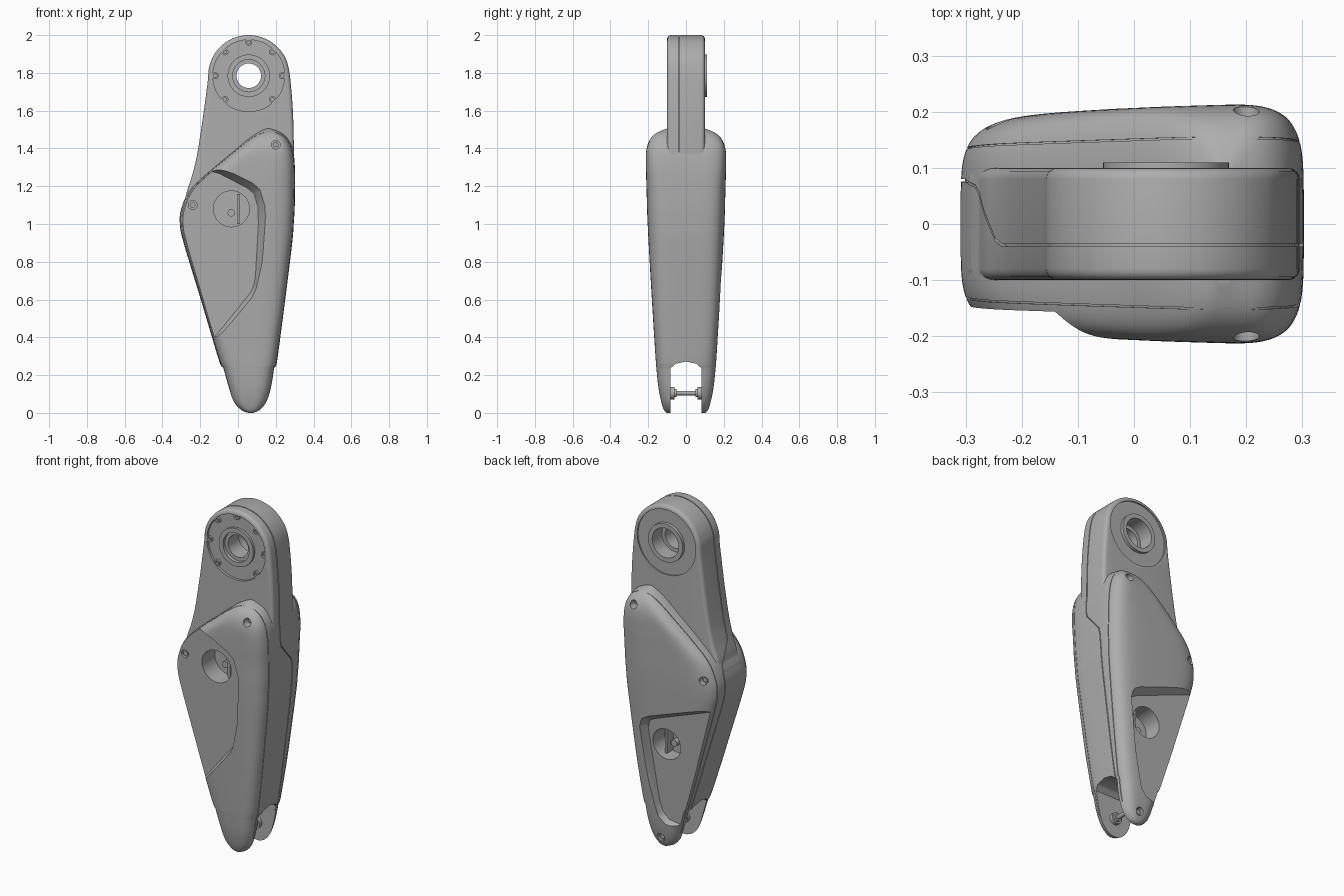
import bpy, bmesh, math
from mathutils import Vector

if "Cube" in bpy.data.objects:
    bpy.data.objects.remove(bpy.data.objects["Cube"], do_unlink=True)

grey = bpy.data.materials.new("satin_grey")
grey.use_nodes = True
GREY = (0.42, 0.42, 0.42, 1)
grey.diffuse_color = GREY
grey.node_tree.nodes["Principled BSDF"].inputs["Base Color"].default_value = GREY


def finish(bm, name):
    bmesh.ops.recalc_face_normals(bm, faces=bm.faces)
    me = bpy.data.meshes.new(name)
    bm.to_mesh(me)
    bm.free()
    me.materials.append(grey)
    ob = bpy.data.objects.new(name, me)
    bpy.context.collection.objects.link(ob)
    return ob


def activate(ob):
    bpy.ops.object.select_all(action='DESELECT')
    ob.select_set(True)
    bpy.context.view_layer.objects.active = ob


def apply_mod(ob, kind, **settings):
    activate(ob)
    m = ob.modifiers.new("mod", kind)
    for k, v in settings.items():
        setattr(m, k, v)
    bpy.ops.object.modifier_apply(modifier=m.name)


def combine(ob, tool, op='DIFFERENCE', keep=False):
    apply_mod(ob, 'BOOLEAN', object=tool, operation=op, solver='EXACT')
    if not keep:
        bpy.data.objects.remove(tool, do_unlink=True)


def smooth(ob, angle=30):
    activate(ob)
    bpy.ops.object.shade_smooth_by_angle(angle=math.radians(angle))


def catmull(pts, steps, closed):
    """Smooth curve through points of any dimension."""
    p = [Vector(q) for q in pts]
    n, out = len(p), []
    pick = (lambda i: p[i % n]) if closed else (lambda i: p[max(0, min(n - 1, i))])
    for i in range(n if closed else n - 1):
        a, b, c, d = (pick(i + k) for k in (-1, 0, 1, 2))
        for s in range(steps):
            t = s / steps
            out.append(b + (c - a) * (t / 2) + (a * 2 - b * 5 + c * 4 - d) * (t * t / 2)
                       + (b * 3 - a - c * 3 + d) * (t ** 3 / 2))
    return out if closed else out + [p[-1]]


def bridge(bm, rings, closed=False):
    n = len(rings[0])
    pairs = list(zip(rings, rings[1:] + rings[:1])) if closed else list(zip(rings, rings[1:]))
    for r, q in pairs:
        for i in range(n):
            j = (i + 1) % n
            bm.faces.new((r[i], r[j], q[j], q[i]))
    if not closed:
        bm.faces.new(rings[0])
        bm.faces.new(rings[-1])


def prism(name, pts, axis, lo, hi):
    """Extrude a profile: (x, z) along y, or (y, z) along x."""
    bm = bmesh.new()
    place = (lambda a, b, h: (a, h, b)) if axis == 'y' else (lambda a, b, h: (h, a, b))
    bridge(bm, [[bm.verts.new(place(a, b, h)) for a, b in pts] for h in (lo, hi)])
    return finish(bm, name)


def cylinder(name, x, z, r, y0, y1, sides=48):
    turn = [2 * math.pi * i / sides for i in range(sides)]
    return prism(name, [(x + r * math.cos(a), z + r * math.sin(a)) for a in turn], 'y', y0, y1)


def lathe(name, x, z, profile, sides=64):
    """Revolve a closed (radius, y) profile about a y axis."""
    bm, rings = bmesh.new(), []
    for i in range(sides):
        a = 2 * math.pi * i / sides
        rings.append([bm.verts.new((x + r * math.cos(a), y, z + r * math.sin(a))) for r, y in profile])
    bridge(bm, rings, closed=True)
    return finish(bm, name)


# Body sections: height, left edge, right edge, half depth
SECTIONS = [
    (0, .05, .085, .1), (.015, .01, .122, .115), (.06, -.03, .158, .13), (.14, -.055, .18, .145),
    (.24, -.082, .195, .155), (.275, -.1, .207, .158), (.6, -.197, .25, .178), (.9, -.288, .287, .195),
    (1.0, -.308, .295, .2), (1.08, -.301, .3, .203), (1.18, -.255, .302, .205), (1.28, -.15, .302, .207),
    (1.38, -.03, .294, .206), (1.44, .04, .273, .19), (1.48, .095, .237, .155), (1.505, .14, .18, .1)]


def loft_body(name, inset):
    bm, rings, sides = bmesh.new(), [], 96
    for z, xl, xr, d in catmull(SECTIONS, 5, False):
        w, cx = max((xr - xl) / 2 - inset, .006), (xl + xr) / 2
        e = 2 / min(5, 3 + 4 * z, 3 + 8 * max(0, 1.55 - z))
        ring = []
        for i in range(sides):
            a = 2 * math.pi * (i + .5) / sides
            c, s = math.cos(a), math.sin(a)
            x = cx + w * math.copysign(abs(c) ** e, c)
            ring.append(bm.verts.new((x, d * math.copysign(abs(s) ** e, s) * (1 + .15 * x), z)))
        rings.append(ring)
    bridge(bm, rings)
    return finish(bm, name)


# Neck outline with a round head
HX, HZ = .057, 1.785
head = [(HX + .215 * math.cos(math.radians(a)), HZ + .215 * math.sin(math.radians(a)))
        for a in range(15, 180, 25)]
OUTLINE = head + [(-.162, 1.74), (-.192, 1.52), (-.22, 1.35), (-.245, 1.25), (-.275, 1.15), (-.285, 1.0),
                  (-.1, .4), (.17, .4), (.27, .9), (.293, 1.3), (.294, 1.5), (.285, 1.68)]


def neck(name, sx, sz):
    pts = [(.05 + (x - .05) * sx, 1.2 + (z - 1.2) * sz) for x, z in catmull(OUTLINE, 6, True)]
    return prism(name, pts, 'y', -.1, .1)


arm = loft_body("arm_housing", 0)
neck_block = neck("neck", 1, 1)
apply_mod(neck_block, 'BEVEL', width=.02, segments=4, limit_method='ANGLE', angle_limit=math.radians(50))
combine(arm, neck_block, 'UNION')


# Sloped flat recesses in both covers
def recess(side, pts, centre, base, slope):
    bm, c = bmesh.new(), Vector(centre)
    for p in map(Vector, pts):
        bm.verts.new((p.x, side * (base + slope * p.y), p.y))
        q = p + (p - c).normalized() * .1
        bm.verts.new((q.x, side * .3, q.y))
    res = bmesh.ops.convex_hull(bm, input=bm.verts)
    inner = [v for v in res["geom_interior"] if isinstance(v, bmesh.types.BMVert)]
    bmesh.ops.delete(bm, geom=inner, context='VERTS')
    combine(arm, finish(bm, "recess_cutter"))


FRONT_HOLE, BACK_HOLE = (-.035, 1.08), (.03, .62)
recess(-1, [(-.5, 1.3), (-.13, 1.275), (-.1, 1.268), (.05, 1.19), (.085, 1.16), (.105, 1.09), (.108, 1.0),
            (.092, .72), (.085, .68), (.065, .635), (-.1, .43), (-.5, -.05)], FRONT_HOLE, .109, .037)
recess(1, [(-.5, .98), (.1, .755), (.135, .735), (.148, .69), (.09, .28), (.07, .21), (.03, .17),
           (-.1, .15), (-.5, .15)], BACK_HOLE, .105, .05)

# Access holes, head dishes, bearing bore and screw pockets
POCKETS = [(.2, 1.42, -1, .16), (-.24, 1.1, -1, .135), (.2, 1.42, 1, .16), (-.24, 1.08, 1, .155),
           (.07, .06, 1, .11)]
cuts = [(*FRONT_HOLE, .095, -.3, -.03), (*BACK_HOLE, .09, .03, .3),
        (HX, HZ, .19, -.3, -.085), (HX, HZ, .19, .092, .3), (HX, HZ, .1, -.3, .3)]
cuts += [(x, z, .023, min(s * d, s * .3), max(s * d, s * .3)) for x, z, s, d in POCKETS]
for c in cuts:
    combine(arm, cylinder("round_cutter", *c))

# Fork slot at the foot
combine(arm, prism("slot_cutter", [(-.083, -.1), (.083, -.1), (.083, .235), (.055, .26), (0, .272),
                                   (-.055, .26), (-.083, .235)], 'x', -.5, .5))

# Shallow seam grooves: thin sheets with the core taken out
body_core, neck_core = loft_body("body_core", .007), neck("neck_core", .965, .991)
seams = [(.005, [(-.04, 2.1), (-.04, 1.28), (-.03, 1.24), (.065, 1.13), (.075, 1.08), (.08, .2)]),
         (.003, [(-.157, 1.6), (-.095, .1)]), (.003, [(.157, 1.6), (.095, .1)])]
for width, path in seams:
    sheet = prism("seam_cutter", path + [(y + width, z) for y, z in reversed(path)], 'x', -.5, .5)
    combine(sheet, body_core, keep=True)
    combine(sheet, neck_core, keep=True)
    combine(arm, sheet)
for core in (body_core, neck_core):
    bpy.data.objects.remove(core, do_unlink=True)
smooth(arm)

# Stepped bearing ring through the head
smooth(lathe("bearing_ring", HX, HZ, [(.112, -.1), (.112, .11), (.086, .11), (.086, .02), (.065, .02),
                                      (.065, -.08), (.085, -.08), (.085, -.1)]))

# Screws round the front of the head, none at the bottom
for k in range(7):
    a = math.radians(-45 + 45 * k)
    x, z = HX + .178 * math.cos(a), HZ + .178 * math.sin(a)
    smooth(lathe("head_screw", x, z, [(.018, -.08), (.018, -.097), (.009, -.097), (.009, -.08)], 20))

# Cover screws sunk in their pockets
for x, z, s, d in POCKETS:
    ends = sorted((s * (d - .01), s * (d + .01)))
    smooth(cylinder("cover_screw", x, z, .014, *ends, 20))

# Bolt and rib inside each access hole
for (x, z), s in ((FRONT_HOLE, -1), (BACK_HOLE, 1)):
    smooth(cylinder("inner_bolt", x, z - .02, .02, *sorted((s * .02, s * .07)), 20))
    prism("inner_rib", [(x + .03, z - .08), (x + .045, z - .08), (x + .045, z + .08), (x + .03, z + .08)],
          'y', *sorted((s * .02, s * .09)))

# Fork pin and its collars
smooth(cylinder("fork_pin", .065, .105, .012, -.09, .09, 24))
for s in (-1, 1):
    smooth(cylinder("pin_collar", .065, .105, .033, *sorted((s * .062, s * .09)), 32))
    smooth(cylinder("pin_shoulder", .065, .105, .022, *sorted((s * .05, s * .065)), 32))
